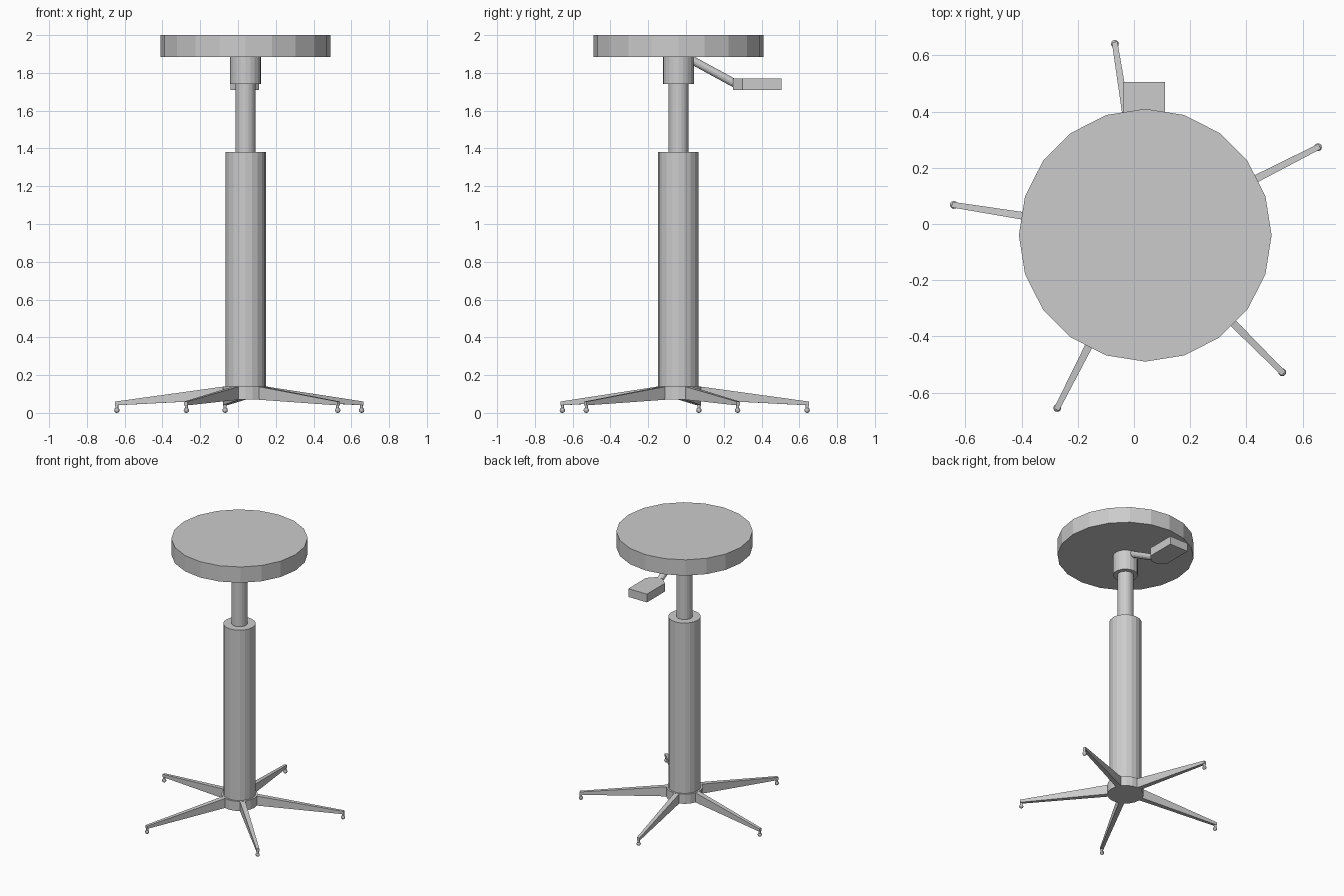
import bpy, bmesh, math
from mathutils import Vector, Matrix

cube = bpy.data.objects.get("Cube")
if cube:
    bpy.data.objects.remove(cube, do_unlink=True)

CX, CY = 0.04, -0.04
AXIS = Vector((CX, CY, 0))

grey = bpy.data.materials.new("plain grey")
grey.use_nodes = True
colour = (0.6, 0.6, 0.6, 1)
grey.diffuse_color = colour
grey.node_tree.nodes["Principled BSDF"].inputs["Base Color"].default_value = colour


def finish(name, bm):
    bmesh.ops.recalc_face_normals(bm, faces=bm.faces)
    mesh = bpy.data.meshes.new(name)
    bm.to_mesh(mesh)
    bm.free()
    mesh.materials.append(grey)
    obj = bpy.data.objects.new(name, mesh)
    bpy.context.collection.objects.link(obj)
    return obj


def rod(name, start, end, radius, sides=20):
    start, end = Vector(start), Vector(end)
    axis = end - start
    turn = axis.to_track_quat("Z", "Y").to_matrix().to_4x4() if axis.x or axis.y else Matrix()
    bm = bmesh.new()
    bmesh.ops.create_cone(bm, cap_ends=True, segments=sides, radius1=radius, radius2=radius,
                          depth=axis.length,
                          matrix=Matrix.Translation((start + end) / 2) @ turn)
    return finish(name, bm)


def upright(name, radius, low, high):
    return rod(name, (CX, CY, low), (CX, CY, high), radius)


# Seat and column
upright("seat", 0.45, 1.885, 2.0)
upright("seat_collar", 0.082, 1.74, 1.885)
upright("inner_post", 0.053, 1.38, 1.74)
upright("outer_column", 0.107, 0.14, 1.38)
upright("base_hub", 0.12, 0.07, 0.14)


# Tapered leg: a bottom-to-top section at the hub joined to a smaller one at the tip
def leg(name, angle):
    bm = bmesh.new()
    rings = []
    for r, half, low, high in ((0.11, 0.018, 0.07, 0.14), (0.697, 0.01, 0.04, 0.06)):
        rings.append([bm.verts.new((r, y, z)) for y, z in
                      ((-half, low), (half, low), (half, high), (-half, high))])
    bm.faces.new(rings[0])
    bm.faces.new(rings[1])
    for i in range(4):
        j = (i + 1) % 4
        bm.faces.new((rings[0][i], rings[0][j], rings[1][j], rings[1][i]))
    bmesh.ops.transform(bm, verts=bm.verts,
                        matrix=Matrix.Translation(AXIS) @ Matrix.Rotation(angle, 4, "Z"))
    finish(name, bm)


# Five legs, each with a stem and a ball foot
for n in range(5):
    angle = math.radians(27 + 72 * n)
    leg(f"leg_{n + 1}", angle)
    tip = AXIS + Vector((math.cos(angle), math.sin(angle), 0)) * 0.69
    rod(f"foot_stem_{n + 1}", tip + Vector((0, 0, 0.015)), tip + Vector((0, 0, 0.045)), 0.008, 12)
    bm = bmesh.new()
    bmesh.ops.create_uvsphere(bm, u_segments=12, v_segments=8, radius=0.014,
                              matrix=Matrix.Translation(tip + Vector((0, 0, 0.014))))
    finish(f"foot_ball_{n + 1}", bm)

# Height lever with a paddle that narrows towards its rod
rod("lever_rod", (CX, 0.0, 1.885), (CX, 0.27, 1.738), 0.022, 12)
bm = bmesh.new()
outline = ((-0.025, 0.25), (0.025, 0.25), (0.075, 0.3), (0.075, 0.505), (-0.075, 0.505), (-0.075, 0.3))
face = bm.faces.new([bm.verts.new((CX - 0.004 + x, y, 1.71)) for x, y in outline])
top = bmesh.ops.extrude_face_region(bm, geom=[face])["geom"]
bmesh.ops.translate(bm, vec=(0, 0, 0.06), verts=[v for v in top if isinstance(v, bmesh.types.BMVert)])
finish("lever_paddle", bm)
